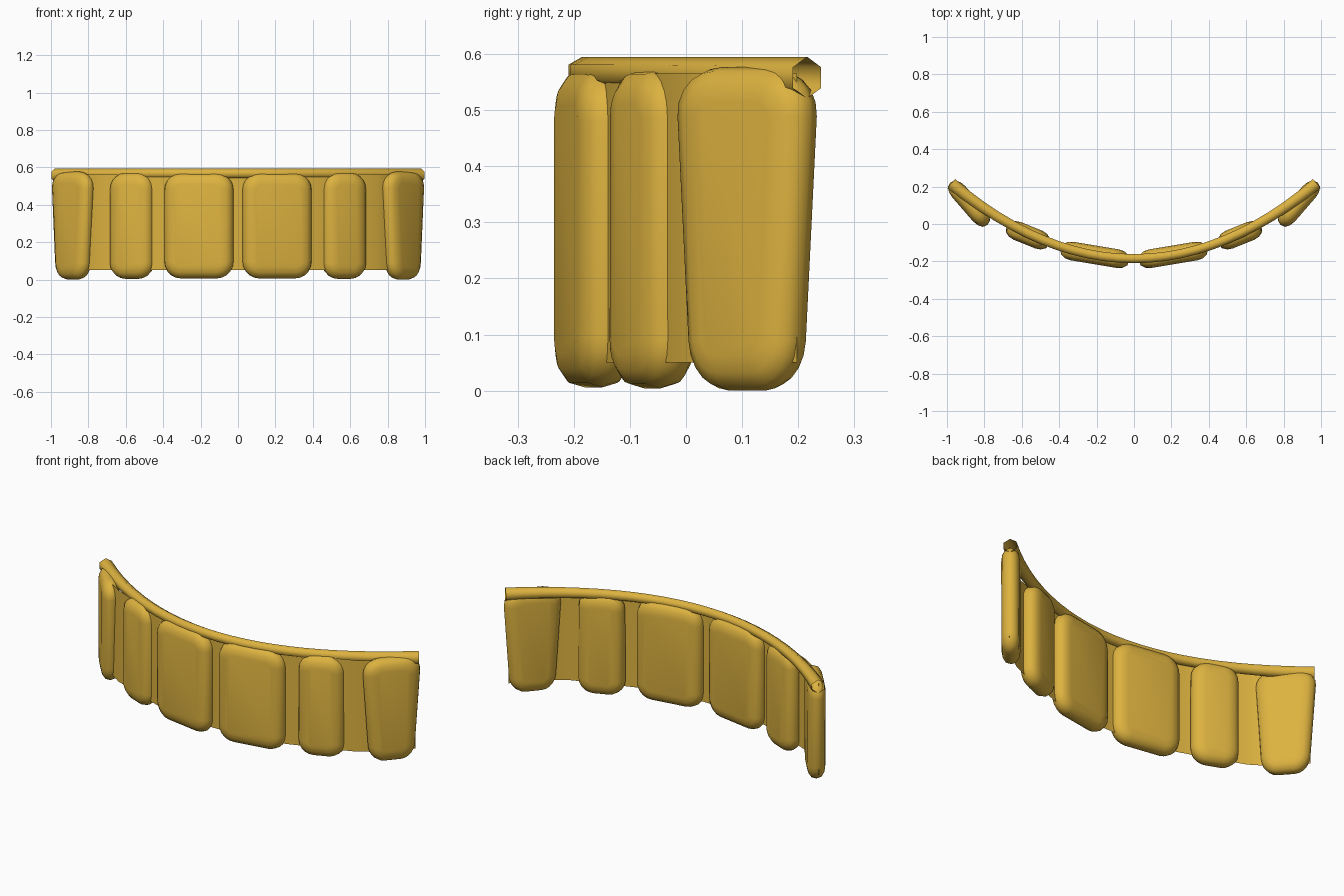
import bpy, bmesh, math
from mathutils import Vector, Matrix

if "Cube" in bpy.data.objects:
    bpy.data.objects.remove(bpy.data.objects["Cube"])

gold = bpy.data.materials.new("gold")
gold.diffuse_color = (0.72, 0.445, 0.05, 1)
gold.use_nodes = True
gold.node_tree.nodes["Principled BSDF"].inputs["Base Color"].default_value = gold.diffuse_color


def finish(name, bm, angle=50):
    bmesh.ops.recalc_face_normals(bm, faces=bm.faces)
    mesh = bpy.data.meshes.new(name)
    bm.to_mesh(mesh)
    bm.free()
    mesh.materials.append(gold)
    ob = bpy.data.objects.new(name, mesh)
    bpy.context.collection.objects.link(ob)
    bpy.ops.object.select_all(action='DESELECT')
    ob.select_set(True)
    bpy.context.view_layer.objects.active = ob
    bpy.ops.object.shade_smooth_by_angle(angle=math.radians(angle))
    return ob


def skin(bm, loops, closed=True):
    """Join neighbouring rows of vertices with quads."""
    rows = [[bm.verts.new(p) for p in loop] for loop in loops]
    n = len(rows[0])
    for a, b in zip(rows, rows[1:]):
        for i in range(n if closed else n - 1):
            j = (i + 1) % n
            bm.faces.new((a[i], a[j], b[j], b[i]))
    return rows


def arch(x):
    return Vector((x, -0.185 + 0.42 * x * x, 0))


def rounded_rect(hw, hh, r, depth, taper, seg=5):
    pts = []
    for k, (sx, sz) in enumerate(((1, 1), (-1, 1), (-1, -1), (1, -1))):
        for s in range(seg + 1):
            a = math.pi / 2 * (k + s / seg)
            x = sx * (hw - r) + r * math.cos(a)
            z = sz * (hh - r) + r * math.sin(a)
            pts.append(Vector((x * (1 + taper * z / hh), depth, z)))
    return pts


def tooth(name, x, y, angle, width, taper, thick, z0, z1, radius):
    """Pillow-like slab with rounded corners, turned to follow the arch."""
    hw, hh, t = width / 2, (z1 - z0) / 2, thick / 2
    profile = [(-1, 0.062), (-0.88, 0.032), (-0.55, 0.008), (0, 0),
               (0.55, 0.008), (0.88, 0.032), (1, 0.062)]
    bm = bmesh.new()
    rows = skin(bm, [rounded_rect(hw - i, hh - i, radius - i, d * t, taper)
                     for d, i in profile])
    bm.faces.new(rows[0])
    bm.faces.new(rows[-1])
    bm.transform(Matrix.Translation((x, y, (z0 + z1) / 2))
                 @ Matrix.Rotation(math.radians(angle), 4, 'Z'))
    return finish(name, bm)


# Three teeth on each side, mirrored about x = 0
teeth = [("central_tooth", 0.209, -0.165, 9.5, 0.375, 0.0, 0.1, 0.006, 0.57, 0.09),
         ("lateral_tooth", 0.567, -0.06, 22, 0.246, -0.01, 0.102, 0.004, 0.572, 0.085),
         ("canine_tooth", 0.882, 0.109, 49, 0.275, 0.14, 0.092, 0.0, 0.577, 0.088)]
for name, x, y, ang, w, tap, th, z0, z1, r in teeth:
    for side, s in (("right", 1), ("left", -1)):
        tooth(f"{side}_{name}", s * x, y, s * ang, w, tap, th, z0, z1, r)

# Thin backing sheet running through the middle of the teeth
half = [(0.03, -0.19), (0.21, -0.168), (0.39, -0.14), (0.48, -0.108), (0.567, -0.075),
        (0.66, -0.042), (0.74, -0.01), (0.81, 0.035), (0.88, 0.108), (0.968, 0.198)]
path = [(-x, y) for x, y in reversed(half)] + half
bm = bmesh.new()
skin(bm, [[(x, y, z) for x, y in path] for z in (0.05, 0.565)], closed=False)
finish("backing_sheet", bm)

# Six-sided rail along the top, slightly thicker at its open ends
N = 24
bm = bmesh.new()
rings = []
for i in range(N + 1):
    x = 0.977 * (2 * i / N - 1)
    normal = Vector((-0.84 * x, 1, 0)).normalized()
    r = 0.028 + 0.01 * x ** 4
    centre = arch(x) + Vector((0, 0, 0.595 - r))
    rings.append([centre + r * (normal * math.cos(a) + Vector((0, 0, math.sin(a))))
                  for a in (math.pi / 3 * k + math.pi / 6 for k in range(6))])
skin(bm, rings)
finish("top_rail", bm, 65)
